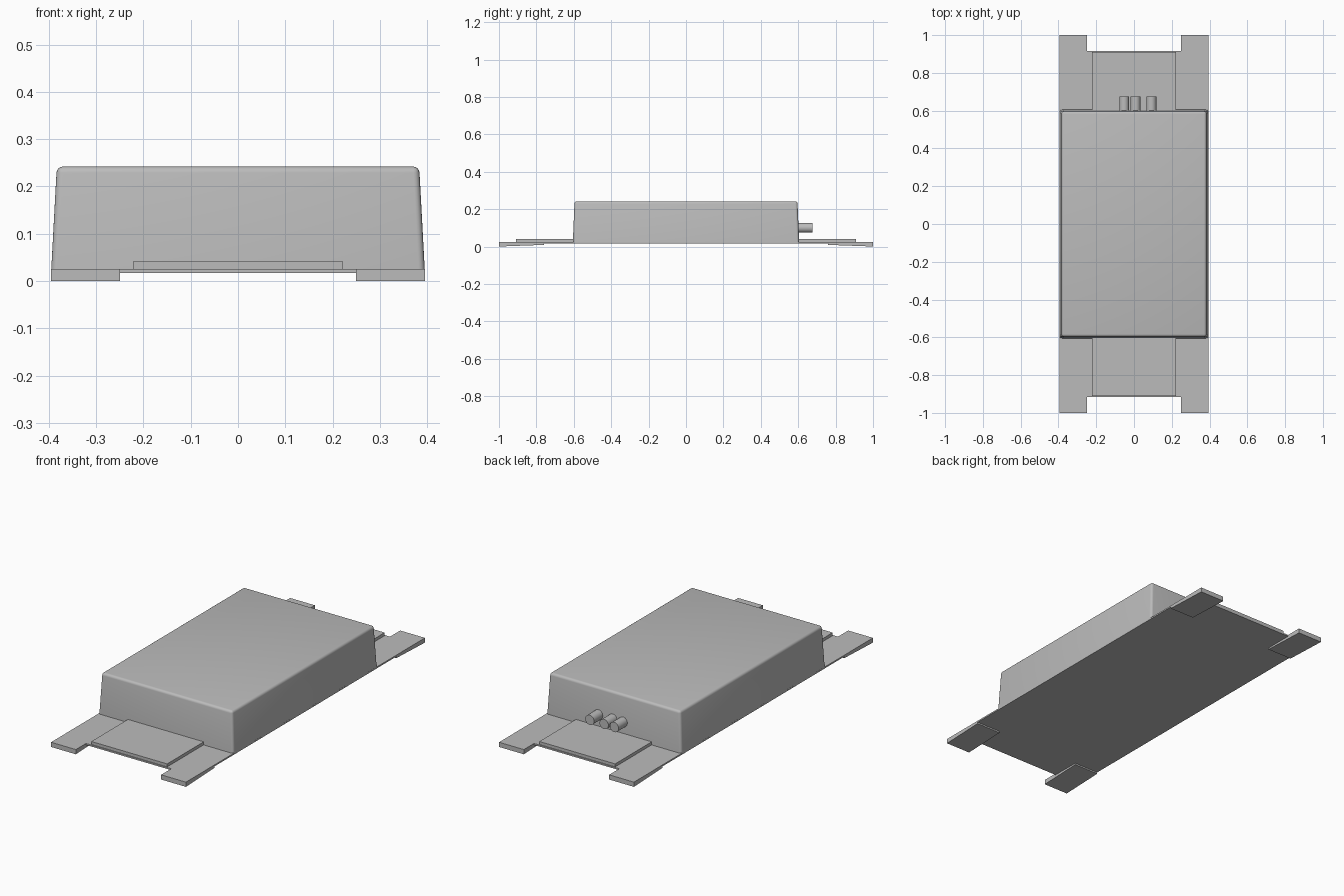
import bpy, bmesh
from math import pi
from mathutils import Matrix

cube = bpy.data.objects.get("Cube")
if cube:
    bpy.data.objects.remove(cube, do_unlink=True)

grey = bpy.data.materials.new("plain_grey")
grey.use_nodes = True
grey.diffuse_color = (0.5, 0.5, 0.5, 1)
grey.node_tree.nodes["Principled BSDF"].inputs["Base Color"].default_value = (0.5, 0.5, 0.5, 1)


def finish(bm, name):
    bmesh.ops.recalc_face_normals(bm, faces=bm.faces)
    mesh = bpy.data.meshes.new(name)
    bm.to_mesh(mesh)
    bm.free()
    mesh.materials.append(grey)
    obj = bpy.data.objects.new(name, mesh)
    bpy.context.collection.objects.link(obj)
    return obj


def extrude_outline(name, points, z0, z1):
    bm = bmesh.new()
    face = bm.faces.new([bm.verts.new((x, y, z0)) for x, y in points])
    new = bmesh.ops.extrude_face_region(bm, geom=[face])["geom"]
    top = [v for v in new if isinstance(v, bmesh.types.BMVert)]
    bmesh.ops.translate(bm, verts=top, vec=(0, 0, z1 - z0))
    return finish(bm, name)


def box(name, x0, x1, y0, y1, z0, z1):
    return extrude_outline(name, [(x0, y0), (x1, y0), (x1, y1), (x0, y1)], z0, z1)


# Mounting plate with a notch in each end
W, NOTCH, END = 0.395, 0.25, 0.915
half = [(-W, -1), (-NOTCH, -1), (-NOTCH, -END), (NOTCH, -END), (NOTCH, -1), (W, -1)]
extrude_outline("mounting_plate", half + [(-x, -y) for x, y in half], 0.017, 0.025)

# Tapered housing, rounded on all but its bottom edges
body = box("housing", -W, W, -0.605, 0.605, 0.022, 0.242)
for v in body.data.vertices:
    if v.co.z > 0.1:
        v.co.x *= 0.97
        v.co.y *= 0.985
bm = bmesh.new()
bm.from_mesh(body.data)
edges = [e for e in bm.edges if max(v.co.z for v in e.verts) > 0.1]
bmesh.ops.bevel(bm, geom=edges, offset=0.013, segments=4, profile=0.5, affect="EDGES")
bm.to_mesh(body.data)
bm.free()

# Raised pads on the plate and wedge feet under its corners
for end, side_y in (("front", -1), ("back", 1)):
    y0, y1 = sorted((side_y * 0.59, side_y * 0.91))
    box(end + "_raised_pad", -0.222, 0.222, y0, y1, 0.024, 0.041)
    for side, side_x in (("right", -1), ("left", 1)):
        x0, x1 = sorted((side_x * NOTCH, side_x * W))
        y0, y1 = sorted((side_y * 0.76, side_y))
        foot = box(f"{end}_{side}_foot", x0, x1, y0, y1, 0, 0.018)
        for v in foot.data.vertices:
            if v.co.z < 0.01 and abs(v.co.y) < 0.9:
                v.co.z = 0.009

# Round cable connectors on the back wall
for i, x in enumerate((-0.052, 0.008, 0.092)):
    bm = bmesh.new()
    place = Matrix.Translation((x, 0.635, 0.1)) @ Matrix.Rotation(pi / 2, 4, "X")
    bmesh.ops.create_cone(bm, cap_ends=True, segments=24, radius1=0.026,
                          radius2=0.026, depth=0.08, matrix=place)
    finish(bm, f"connector_{i + 1}")

# Smooth the curved surfaces, keep hard edges
for obj in bpy.context.collection.objects:
    if obj.name == "housing" or obj.name.startswith("connector"):
        bpy.ops.object.select_all(action="DESELECT")
        obj.select_set(True)
        bpy.context.view_layer.objects.active = obj
        bpy.ops.object.shade_smooth_by_angle(angle=0.6)
